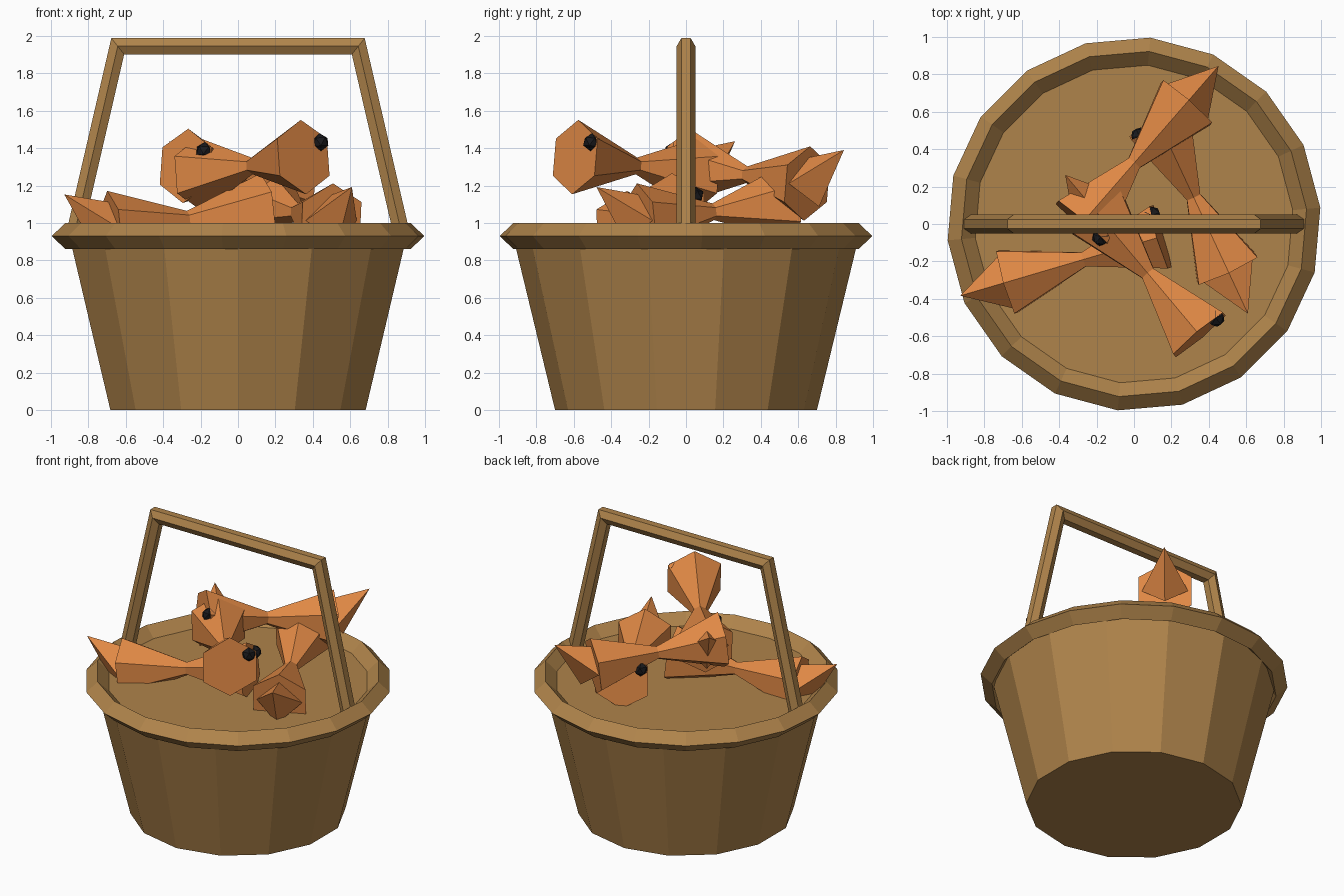
import bpy, bmesh
from math import cos, sin, radians, pi
from mathutils import Vector, Matrix

if "Cube" in bpy.data.objects:
    bpy.data.objects.remove(bpy.data.objects["Cube"])


def material(name, rgb):
    m = bpy.data.materials.new(name)
    m.diffuse_color = (*rgb, 1)
    m.use_nodes = True
    m.node_tree.nodes["Principled BSDF"].inputs["Base Color"].default_value = m.diffuse_color
    return m


WOOD = material("wood", (0.43, 0.23, 0.07))
ORANGE = material("orange", (0.75, 0.25, 0.06))
BLACK = material("black", (0.01, 0.01, 0.012))


def finish(bm, name, mat, matrix=Matrix()):
    bmesh.ops.recalc_face_normals(bm, faces=bm.faces)
    me = bpy.data.meshes.new(name)
    bm.to_mesh(me)
    bm.free()
    me.materials.append(mat)
    ob = bpy.data.objects.new(name, me)
    ob.matrix_world = matrix
    bpy.context.collection.objects.link(ob)
    return ob


def loft(rings, name, mat, matrix=Matrix(), closed=False):
    """Skin a series of equal rings; closed joins last to first, else capped."""
    bm = bmesh.new()
    vs = [[bm.verts.new(p) for p in ring] for ring in rings]
    n = len(vs[0])
    pairs = list(zip(vs, vs[1:])) + ([(vs[-1], vs[0])] if closed else [])
    for a, b in pairs:
        for i in range(n):
            j = (i + 1) % n
            bm.faces.new((a[i], a[j], b[j], b[i]))
    if not closed:
        bm.faces.new(vs[0])
        bm.faces.new(vs[-1])
    return finish(bm, name, mat, matrix)


def ring_z(r, z, n, phase):
    return [(r * cos(phase + 2 * pi * i / n), r * sin(phase + 2 * pi * i / n), z)
            for i in range(n)]


def ring_x(r, x, n=6):
    return [(x, r * sin(2 * pi * i / n), r * cos(2 * pi * i / n)) for i in range(n)]


# Tapered 14-sided bucket, closed near the top
loft([ring_z(0.70, 0, 14, pi / 2), ring_z(0.925, 0.93, 14, pi / 2)],
     "basket_body", WOOD)

# Rim: 18-sided hoop with a diamond section
loft([ring_z(r, z, 18, radians(5)) for r, z in
      ((1.0, 0.93), (0.926, 1.0), (0.852, 0.93), (0.926, 0.86))],
     "basket_rim", WOOD, closed=True)

# Handle: hexagonal bar swept over a mitred trapezoid path
path = [Vector(p) for p in ((-0.885, 0.90), (-0.643, 1.945), (0.643, 1.945), (0.885, 0.90))]
rings = []
for k, p in enumerate(path):
    dirs = [(path[i + 1] - path[i]).normalized() for i in (k - 1, k) if 0 <= i < 3]
    normals = [Vector((-d.y, d.x)) for d in dirs]
    m = sum(normals, Vector((0, 0))).normalized()
    m /= m.dot(normals[0])
    ring = []
    for i in range(6):
        a = i * pi / 3
        q = p + m * 0.05 * sin(a)
        ring.append((q.x, 0.05 * cos(a), q.y))
    rings.append(ring)
loft(rings, "handle", WOOD)


# Fish: hourglass body, upturned tail point and one eye, heading along local +x
def fish(label, waist, heading):
    mat = (Matrix.Translation(waist) @ Matrix.Rotation(radians(heading), 4, 'Z')
           @ Matrix.Rotation(radians(-6.3), 4, 'Y'))
    loft([ring_x(0.20, 0.43), ring_x(0.045, 0), ring_x(0.20, -0.43)],
         f"fish_body_{label}", ORANGE, mat)

    # Four-sided tail point
    base, tip = Vector((-0.43, 0, 0)), Vector((-0.67, 0, 0.207))
    axis = (tip - base).normalized()
    up = axis.cross(Vector((0, 1, 0))).normalized()
    bm = bmesh.new()
    corners = [bm.verts.new(base + 0.15 * d)
               for d in (up, Vector((0, 1, 0)), -up, Vector((0, -1, 0)))]
    apex = bm.verts.new(tip)
    bm.faces.new(corners)
    for i in range(4):
        bm.faces.new((corners[i], corners[(i + 1) % 4], apex))
    finish(bm, f"fish_tail_{label}", ORANGE, mat)

    # Eye
    bm = bmesh.new()
    bmesh.ops.create_icosphere(bm, subdivisions=1, radius=0.048,
                               matrix=Matrix.Translation((0.43, 0.125, 0.08)))
    finish(bm, f"fish_eye_{label}", BLACK, mat)


for label, waist, heading in (
        ("back", (0.0, 0.325, 1.258), 229),
        ("left", (-0.268, -0.189, 1.02), 16.4),
        ("right", (0.318, 0.145, 1.06), 115),
        ("top", (0.075, -0.265, 1.305), -50)):
    fish(label, waist, heading)
